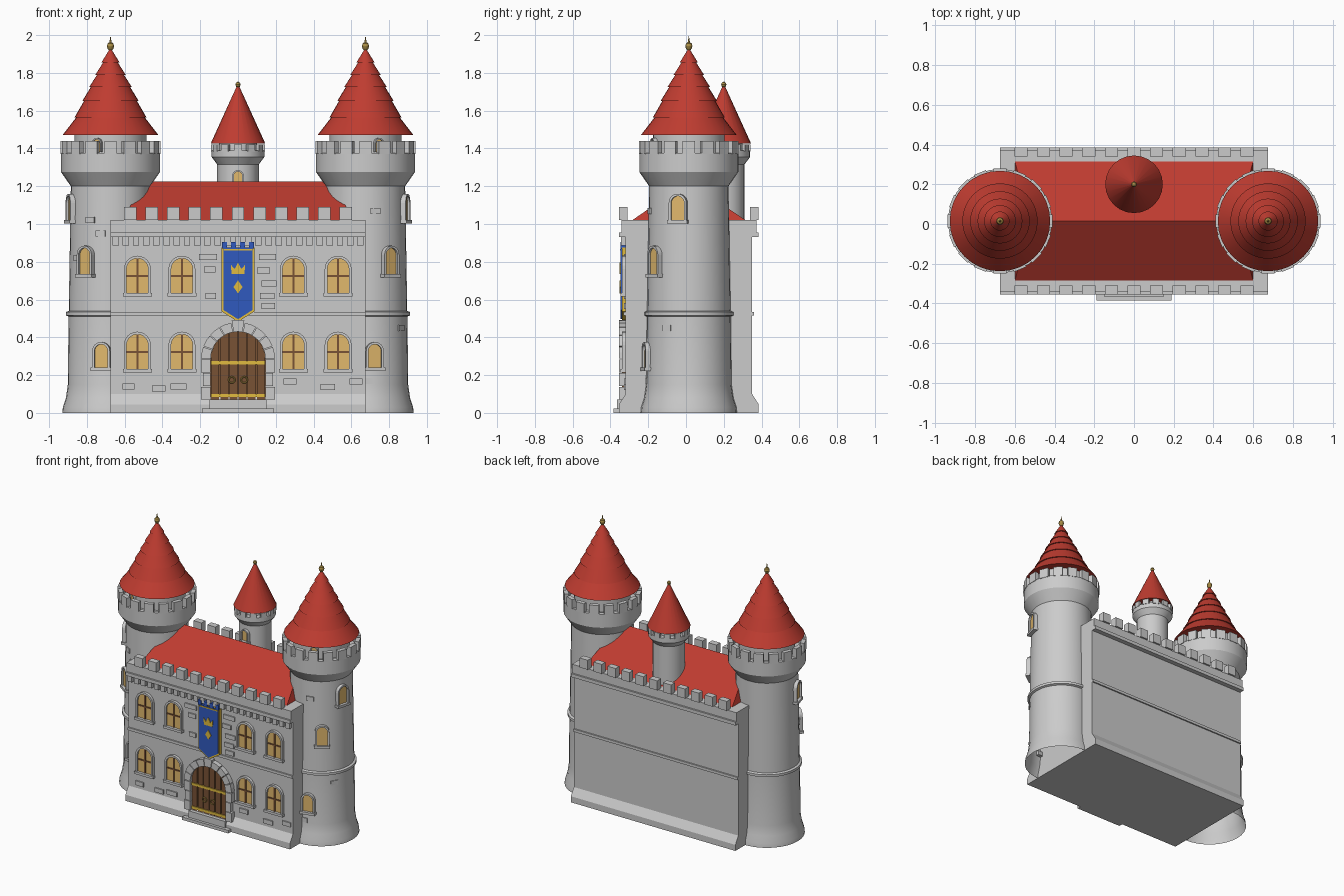
import bpy, bmesh, math
from mathutils import Matrix, Vector

if "Cube" in bpy.data.objects:
    bpy.data.objects.remove(bpy.data.objects["Cube"])

CY = 0.015          # depth centre of walls and towers
FRONT = -0.32       # front wall plane
I = Matrix.Identity(4)


def material(name, rgb):
    m = bpy.data.materials.new(name)
    m.diffuse_color = (*rgb, 1)
    m.use_nodes = True
    m.node_tree.nodes["Principled BSDF"].inputs["Base Color"].default_value = m.diffuse_color
    return m


RED = material("roof_red", (0.52, 0.045, 0.03))
GOLD = material("gold", (0.75, 0.5, 0.05))
BRASS = material("brass", (0.4, 0.27, 0.06))
GLASS = material("warm_glass", (0.75, 0.48, 0.15))
WOOD = material("door_wood", (0.19, 0.085, 0.035))
BLUE = material("banner_blue", (0.03, 0.1, 0.52))


def finish(name, bm, mat=None, mtx=I, smooth=False):
    bmesh.ops.recalc_face_normals(bm, faces=bm.faces)
    me = bpy.data.meshes.new(name)
    bm.to_mesh(me)
    bm.free()
    me.transform(mtx)
    ob = bpy.data.objects.new(name, me)
    bpy.context.collection.objects.link(ob)
    if mat:
        me.materials.append(mat)
    if smooth:
        bpy.ops.object.select_all(action='DESELECT')
        ob.select_set(True)
        bpy.context.view_layer.objects.active = ob
        bpy.ops.object.shade_smooth_by_angle(angle=math.radians(30))
    return ob


def boxes(name, items, mat=None, mtx=I):
    """Several boxes in one object; each item is (x0,x1,y0,y1,z0,z1[,matrix])."""
    bm = bmesh.new()
    for b in items:
        m = b[6] if len(b) > 6 else I
        t = Matrix.Translation(((b[0]+b[1])/2, (b[2]+b[3])/2, (b[4]+b[5])/2))
        s = Matrix.Diagonal((b[1]-b[0], b[3]-b[2], b[5]-b[4], 1))
        bmesh.ops.create_cube(bm, size=1, matrix=m @ t @ s)
    return finish(name, bm, mat, mtx)


def lathe(name, prof, loc, mat=None, n=32):
    bm = bmesh.new()
    vs = [bm.verts.new((r, 0, z)) for r, z in prof]
    es = [bm.edges.new(p) for p in zip(vs, vs[1:])]
    bmesh.ops.spin(bm, geom=vs + es, axis=(0, 0, 1), cent=(0, 0, 0),
                   angle=math.tau, steps=n, use_merge=True)
    bmesh.ops.remove_doubles(bm, verts=bm.verts, dist=1e-5)
    return finish(name, bm, mat, Matrix.Translation(loc), True)


def prisms(name, outlines, y0, y1, mat=None, mtx=I):
    """Extrude x-z outlines from y0 to y1."""
    bm = bmesh.new()
    for pts in outlines:
        f = bm.faces.new([bm.verts.new((x, y0, z)) for x, z in pts])
        g = bmesh.ops.extrude_face_region(bm, geom=[f])["geom"]
        bmesh.ops.translate(bm, vec=(0, y1-y0, 0),
                            verts=[v for v in g if isinstance(v, bmesh.types.BMVert)])
        if f.is_valid is False or f not in bm.faces:
            continue
    return finish(name, bm, mat, mtx)


def arch(w, z0, zs, n=12):
    r = w / 2
    arc = [(r*math.cos(math.pi*i/n), zs + r*math.sin(math.pi*i/n)) for i in range(n+1)]
    return [(r, z0)] + arc + [(-r, z0)]


def arch_frame(name, w, t, z0, zs, y0, y1, mtx=I):
    a, b = arch(w + 2*t, z0, zs), arch(w, z0, zs)
    bm = bmesh.new()
    rings = [[bm.verts.new(p) for p in ((o[0], y0, o[1]), (i[0], y0, i[1]),
                                        (i[0], y1, i[1]), (o[0], y1, o[1]))]
             for o, i in zip(a, b)]
    for p, q in zip(rings, rings[1:]):
        for k in range(4):
            bm.faces.new((p[k], p[(k+1) % 4], q[(k+1) % 4], q[k]))
    bm.faces.new(rings[0])
    bm.faces.new(rings[-1])
    return finish(name, bm, None, mtx)


def window(name, w, z0, z1, mtx, bars=False, t=0.014, sill=True):
    """Arched window facing local -y with the wall surface at local y = 0."""
    zs = z1 - t - w/2
    prisms(name + "_glass", [arch(w, z0, zs)], -0.007, 0.02, GLASS, mtx)
    arch_frame(name + "_frame", w, t, z0, zs, -0.02, 0.02, mtx)
    if sill:
        h = w/2 + t + 0.006
        boxes(name + "_sill", [(-h, h, -0.027, 0.02, z0 - 0.018, z0)], None, mtx)
    if bars:
        zm = z0 + 0.09
        boxes(name + "_bars", [(-.005, .005, -.013, 0, z0, z1 - t),
                               (-w/2, w/2, -.012, 0, zm - .005, zm + .005)], WOOD, mtx)


def around(cx, cy, deg, r):
    """Frame on a round wall, turned deg from the front."""
    return (Matrix.Translation((cx, cy, 0)) @ Matrix.Rotation(math.radians(deg), 4, 'Z')
            @ Matrix.Translation((0, -r, 0)))


def merlon_ring(name, cx, cy, r, n, w, d, z0, z1):
    boxes(name, [(-w/2, w/2, 0, d, z0, z1, around(cx, cy, 360*i/n, r)) for i in range(n)])


# main wall: plinth, string course, cornice and parapet as one cross-section
half = [(.37, 0), (.37, .045), (.335, .1), (.335, .515), (.345, .515), (.345, .535), (.335, .535),
        (.335, .93), (.37, .93), (.37, .955), (.357, .955), (.357, 1.02)]
section = half + [(-y, z) for y, z in reversed(half)]
prisms("main_wall", [section], -.675, .675, None,
       Matrix.Translation((0, CY, 0)) @ Matrix.Rotation(math.pi/2, 4, 'Z'))
boxes("wall_merlons", [(x*.114 - .033, x*.114 + .033, y, y + .045, 1.02, 1.09)
                       for x in range(-5, 6) for y in (CY - .37, CY + .325)])
boxes("dentils", [(x*.054 - .017, x*.054 + .017, -.345, -.31, .885, .93) for x in range(-12, 13)])

# main hipped roof
bm = bmesh.new()
c = [bm.verts.new(p) for p in ((-.6, CY-.3, 1.02), (.6, CY-.3, 1.02), (.6, CY+.3, 1.02),
                               (-.6, CY+.3, 1.02), (-.52, CY, 1.226), (.52, CY, 1.226))]
for f in ((0, 1, 5, 4), (2, 3, 4, 5), (1, 2, 5), (3, 0, 4), (3, 2, 1, 0)):
    bm.faces.new([c[i] for i in f])
finish("main_roof", bm, RED)

# corner towers
stones = {-1: [(-30, 1.02), (-14, .95), (-55, .82)], 1: [(14, 1.07), (4, .17), (58, .45)]}
for s, side in ((-1, "left"), (1, "right")):
    X = s * .675
    lathe(side + "_tower", [(.255, 0), (.252, .03), (.236, .08), (.226, .15), (.222, .51), (.236, .516),
                            (.236, .534), (.221, .54), (.21, 1.2), (.262, 1.275), (.262, 1.375),
                            (.232, 1.375), (.232, 1.36), (.19, 1.36), (.19, 1.48)], (X, CY, 0))
    merlon_ring(side + "_tower_merlons", X, CY, .264, 16, .066, .03, 1.37, 1.44)
    # tiered roof, each tier slightly overhanging the one above
    tiers = [(.253, 1.472), (.19, 1.565), (.15, 1.65), (.113, 1.725), (.08, 1.79), (.048, 1.855)]
    prof = [(0, 1.472)]
    for (r, z), (r2, z2) in zip(tiers, tiers[1:] + [(.008, 1.925)]):
        prof += [(r, z), (max(r2 - .009, .005), z2)]
    lathe(side + "_tower_roof", prof + [(0, 1.925)], (X, CY, 0), RED)
    lathe(side + "_finial", [(0, 1.9), (.012, 1.905), (.008, 1.92), (.015, 1.928), (.019, 1.942),
                             (.015, 1.956), (.006, 1.962), (.003, 1.98), (0, 1.998)],
          (X, CY, 0), BRASS, 16)
    for k, (deg, r, z0, z1) in enumerate([(75, .213, 1.02, 1.16), (36, .218, .735, .885),
                                          (12, .224, .24, .375)]):
        window(f"{side}_tower_window_{k}", .072, z0, z1, around(X, CY, s*deg, r), t=.012)
    window(side + "_tower_top_window", .04, 1.38, 1.455, around(X, CY, -s*21 if s > 9 else s*21, .19),
           t=.007, sill=False)
    boxes(side + "_tower_stones", [(-.026, .026, -.008, .02, z - .016, z + .016,
                                    around(X, CY, d, .224 - .012*z)) for d, z in stones[s]])

# rear turret
TY = .2
lathe("turret", [(.11, 1.0), (.11, 1.315), (.14, 1.355), (.14, 1.39), (.118, 1.39), (.1, 1.39),
                 (.1, 1.43)], (0, TY, 0), None, 24)
merlon_ring("turret_merlons", 0, TY, .142, 12, .042, .02, 1.385, 1.422)
lathe("turret_roof", [(0, 1.425), (.145, 1.425), (.004, 1.735), (0, 1.735)], (0, TY, 0), RED, 24)
lathe("turret_finial", [(0, 1.72), (.01, 1.727), (.014, 1.738), (.01, 1.748), (0, 1.755)],
      (0, TY, 0), BRASS, 12)
window("turret_window", .045, 1.2, 1.285, around(0, TY, 0, .11), t=.008)

# front windows
for k, x in enumerate((-.533, -.297, .293, .53)):
    for j, z in enumerate((.233, .635)):
        window(f"front_window_{j}_{k}", .114, z, z + .197, Matrix.Translation((x, FRONT, 0)), True)

# raised stones on the front wall
spots = [(-.16, .825, .095), (-.15, .76, .06), (-.145, .62, .055), (.155, .825, .09), (.135, .755, .07),
         (.165, .685, .08), (.155, .62, .075), (.16, .565, .07), (-.58, .14, .065), (-.42, .13, .07),
         (-.315, .14, .085), (.275, .165, .07), (.475, .138, .075), (.625, .165, .07)]
boxes("wall_stones", [(x - w/2, x + w/2, FRONT - .009, FRONT + .01, z - .016, z + .016)
                      for x, z, w in spots])

# doorway: planks, bands, rings, stone surround and step
ZS, R0, R1 = .285, .145, .195
def plank(a, b):
    top = [a + (b-a)*i/3 for i in range(4)]
    return [(a, .07)] + [(x, ZS + math.sqrt(max(R0*R0 - x*x, 0))) for x in top] + [(b, .07)]
planks = [plank(-R0 + .0483*i + .003, -R0 + .0483*(i+1) - .003) for i in range(6)]
prisms("door_planks", planks, FRONT - .018, FRONT + .02, WOOD)
prisms("door_backing", [arch(2*R0, .07, ZS)], FRONT - .01, FRONT + .02, WOOD)
boxes("door_bands", [(-.142, .142, FRONT - .024, FRONT, z - .009, z + .009) for z in (.092, .265)], GOLD)
for s in (-1, 1):
    bpy.ops.mesh.primitive_torus_add(location=(s*.033, FRONT - .025, .175), rotation=(math.pi/2, 0, 0),
                                     major_radius=.016, minor_radius=.004,
                                     major_segments=16, minor_segments=6)
    ring = bpy.context.object
    ring.name = "door_ring"
    ring.data.materials.append(BRASS)
N, blocks = 9, []
for i in range(N):
    a0, a1 = math.pi*i/N + .012, math.pi*(i+1)/N - .012
    r1 = R1 + (.012 if i == N//2 else 0)
    am = (a0 + a1) / 2
    blocks.append([(r*math.cos(a), ZS + r*math.sin(a)) for r, a in
                   ((R0, a0), (r1, a0), (r1, am), (r1, a1), (R0, a1), (R0, am))])
prisms("door_arch_stones", blocks, FRONT - .035, FRONT + .01)
boxes("door_jamb_stones", [(min(s*R0, s*o), max(s*R0, s*o), FRONT - .035, FRONT + .01, z, z + .068)
                           for s in (-1, 1) for z, o in ((.07, .195), (.142, .185), (.214, .195))])
boxes("door_step", [(-.19, .19, -.385, -.3, 0, .022), (-.15, .15, -.365, -.3, .022, .07)])

# banner
def shield(w, top, low, tip):
    return [(-w, top), (-w, low), (0, tip), (w, low), (w, top)]
prisms("banner_border", [shield(.088, .876, .538, .482)], FRONT - .02, FRONT + .005, GOLD)
prisms("banner_cloth", [shield(.077, .876, .545, .496)], FRONT - .026, FRONT, BLUE)
boxes("banner_tabs", [(x - .013, x + .013, FRONT - .028, FRONT, .87, .905)
                      for x in (-.072, -.024, .024, .072)], BLUE)
boxes("banner_stripe", [(-.075, .075, FRONT - .03, FRONT, .86, .868)], GOLD)
crown = [(-.034, .735), (.034, .735), (.038, .785), (.018, .762), (0, .795), (-.018, .762), (-.038, .785)]
diamond = [(0, .632), (.024, .667), (0, .702), (-.024, .667)]
prisms("banner_emblems", [crown, diamond], FRONT - .031, FRONT, GOLD)
